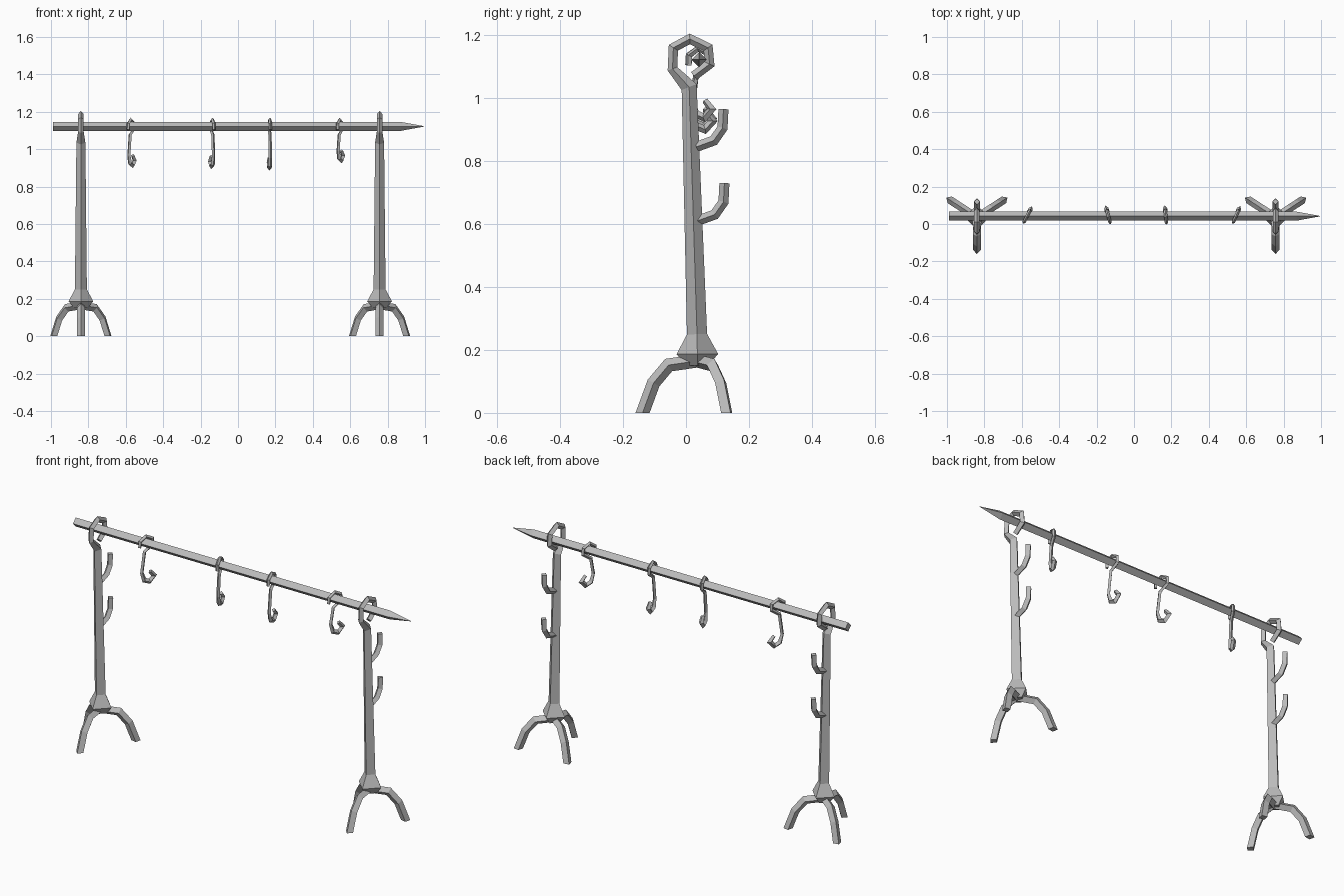
import bpy, bmesh, math
from mathutils import Vector

cube = bpy.data.objects.get("Cube")
if cube:
    bpy.data.objects.remove(cube, do_unlink=True)

iron = bpy.data.materials.new("grey_iron")
iron.use_nodes = True
GREY = (0.5, 0.5, 0.5, 1)
iron.diffuse_color = GREY
iron.node_tree.nodes["Principled BSDF"].inputs["Base Color"].default_value = GREY


def bar(name, path, radii, origin, heading=90, flat_end=False):
    """Sweep a mitred diamond along a path of (outward, up) points in a vertical plane."""
    if not isinstance(radii, (list, tuple)):
        radii = [radii] * len(path)
    h = math.radians(heading)
    out, up = Vector((math.cos(h), math.sin(h), 0)), Vector((0, 0, 1))
    across = out.cross(up)
    pts = [out * u + up * z for u, z in path]
    bm = bmesh.new()
    rings = []
    for i, p in enumerate(pts):
        before = (p - pts[i - 1]).normalized() if i else None
        after = (pts[i + 1] - p).normalized() if i < len(pts) - 1 else None
        tangent = ((before or after) + (after or before)).normalized()
        mitre = 1 / max(0.6, tangent.dot(after or before))
        normal = across.cross(tangent) * mitre
        ring = [bm.verts.new(p + radii[i] * d) for d in (across, normal, -across, -normal)]
        rings.append(ring)
    if flat_end:  # cut the foot level with the ground
        for v in rings[-1]:
            v.co -= tangent * (v.co.z / tangent.z)
    for a, b in zip(rings, rings[1:]):
        for k in range(4):
            j = (k + 1) % 4
            bm.faces.new((a[k], a[j], b[j], b[k]))
    bm.faces.new(rings[0])
    bm.faces.new(rings[-1])
    bmesh.ops.recalc_face_normals(bm, faces=bm.faces)
    mesh = bpy.data.meshes.new(name)
    bm.to_mesh(mesh)
    bm.free()
    mesh.materials.append(iron)
    obj = bpy.data.objects.new(name, mesh)
    obj.location = origin
    bpy.context.collection.objects.link(obj)


# Crossbar with a pointed end
bar("crossbar", [(-0.99, 0), (0.87, 0), (0.995, 0)], [0.024, 0.024, 0.001],
    (0, 0.042, 1.122), heading=0)

# Stands: flared post curling into an eye, three legs, two pegs
POST = [(0.036, 0.15), (0.036, 0.187), (0.035, 0.25), (0.01, 1.035), (-0.043, 1.093),
        (-0.04, 1.16), (0.012, 1.188), (0.07, 1.16), (0.075, 1.108), (0.025, 1.07)]
POST_R = [0.035, 0.066, 0.032, 0.024] + [0.015] * 6
LEG = [(0, 0.165), (0.09, 0.152), (0.138, 0.095), (0.173, 0)]
PEG = [(0, -0.015), (0.055, 0.005), (0.083, 0.045), (0.086, 0.105)]

for side, x in (("right", -0.84), ("left", 0.757)):
    bar(side + "_post", POST, POST_R, (x, 0, 0))
    for label, angle in (("front", 270), ("back_left", 33), ("back_right", 147)):
        bar(f"{side}_{label}_leg", LEG, 0.021, (x, 0.035, 0), angle, flat_end=True)
    for label, y, z in (("upper", 0.033, 0.86), ("lower", 0.036, 0.625)):
        bar(f"{side}_{label}_peg", PEG, 0.016, (x, y, z))

# Hooks: a loop over the crossbar passing beneath it to a shank with a curled end
LOOP = [(-0.036, -0.018), (-0.034, 0.014), (-0.003, 0.036), (0.032, 0.018), (0.034, -0.014), (-0.01, -0.045)]
CURL = [(-0.025, 0.06), (-0.012, 0.018), (0.018, 0.006), (0.043, 0.033), (0.02, 0.06)]
for i, (x, heading, drop) in enumerate(((-0.572, 63, 0.215), (-0.137, 105, 0.22),
                                        (0.17, 96, 0.228), (0.545, 67, 0.19))):
    path = LOOP + [(u, z - drop) for u, z in CURL]
    bar(f"hook_{i + 1}", path, [0.009] * 7 + [0.012] * 3 + [0.01], (x, 0.042, 1.122), heading)
